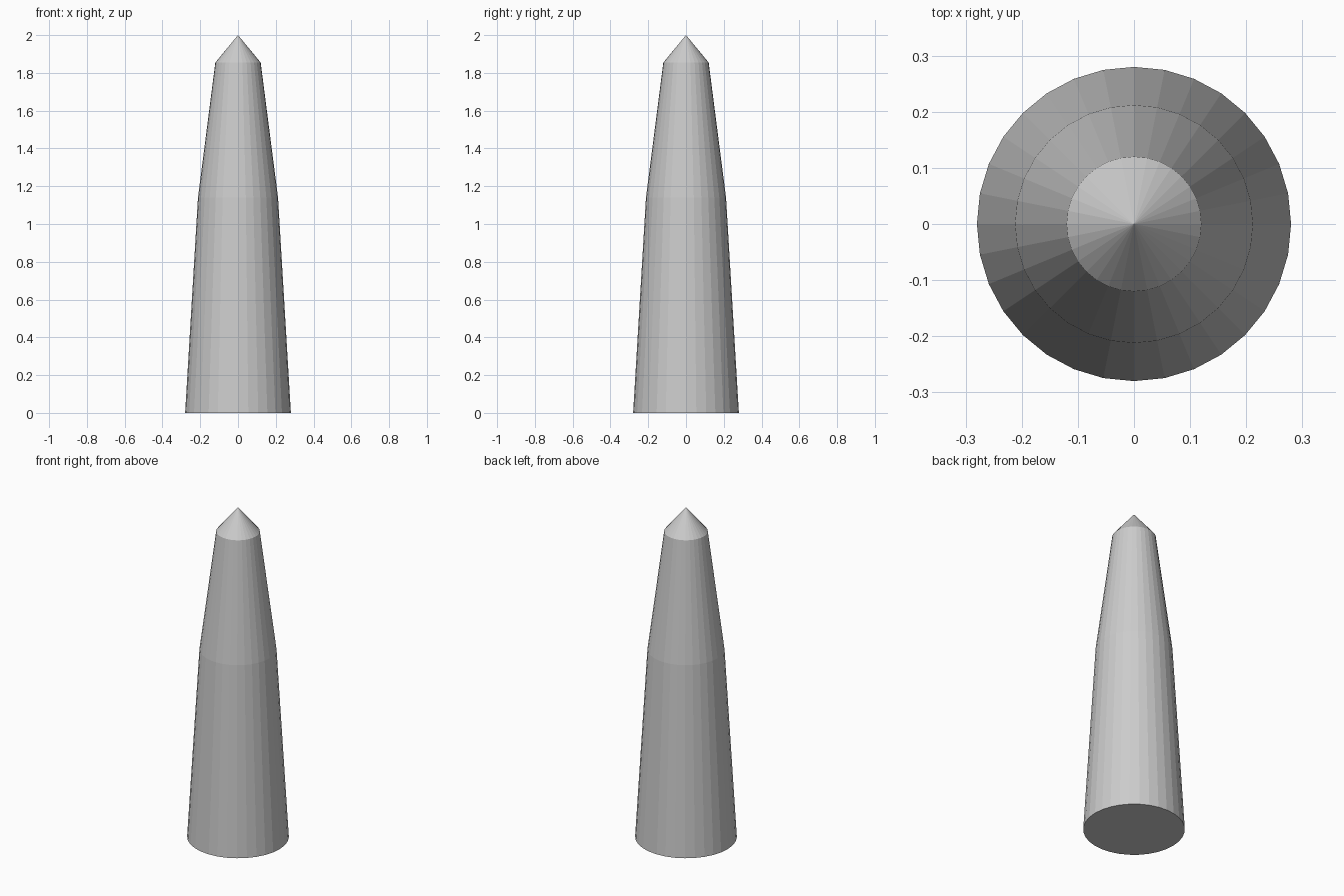
import bpy
import bmesh
import math

if "Cube" in bpy.data.objects:
    bpy.data.objects.remove(bpy.data.objects["Cube"])

SIDES = 32
# Profile of (radius, height), from the base up to the shoulder of the tip
PROFILE = [(0.28, 0.0), (0.212, 1.14), (0.12, 1.855)]
TIP_HEIGHT = 2.0


def ring(bm, radius, z):
    step = 2 * math.pi / SIDES
    return [bm.verts.new((radius * math.cos(i * step), radius * math.sin(i * step), z))
            for i in range(SIDES)]


bm = bmesh.new()
rings = [ring(bm, r, z) for r, z in PROFILE]

# Flat underside
bm.faces.new(list(reversed(rings[0])))

# Tapered shaft in two sections
for lower, upper in zip(rings, rings[1:]):
    for i in range(SIDES):
        j = (i + 1) % SIDES
        bm.faces.new((lower[i], lower[j], upper[j], upper[i]))

# Pointed tip
apex = bm.verts.new((0, 0, TIP_HEIGHT))
for i in range(SIDES):
    bm.faces.new((rings[-1][i], rings[-1][(i + 1) % SIDES], apex))

mesh = bpy.data.meshes.new("tapered_spike")
bm.to_mesh(mesh)
bm.free()
bpy.context.collection.objects.link(bpy.data.objects.new("tapered_spike", mesh))
